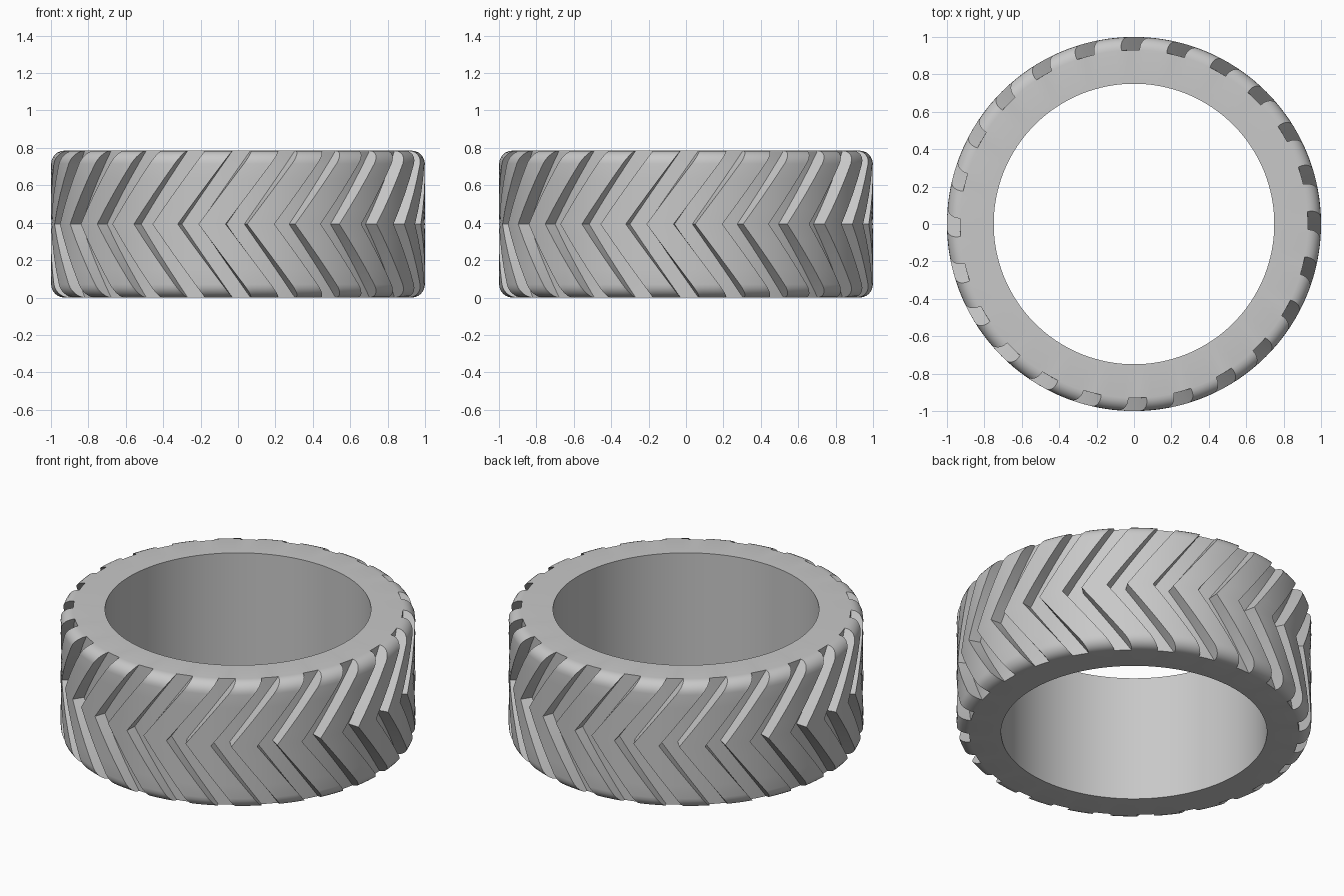
import bpy
import bmesh
from math import radians, sin, cos, pi

cube = bpy.data.objects.get("Cube")
if cube:
    bpy.data.objects.remove(cube)

HEIGHT = 0.785
OUTER, FLOOR, BORE = 1.0, 0.93, 0.75
FILLET = OUTER - FLOOR
GROOVES = 24
SWEEP = 17.0          # degrees each chevron arm turns from middle to rim
GROOVE_START, GROOVE_END, WALL_LEAN = -3.8, 2.1, 0.7
PITCH = 360 / GROOVES


def tread_levels():
    """Heights and tread radii, with rounded shoulders at both rims."""
    lower = []
    for i in range(7):
        a = pi / 2 * i / 6
        lower.append((FILLET * (1 - cos(a)), FLOOR + FILLET * sin(a)))
    for i in range(1, 5):
        lower.append((FILLET + (HEIGHT / 2 - FILLET) * i / 4, OUTER))
    return lower + [(HEIGHT - z, r) for z, r in reversed(lower[:-1])]


def spread(a, b, steps):
    return [a + (b - a) * i / steps for i in range(steps + 1)]


def tread_ring(z, radius):
    """One level of the tread: groove floors alternating with raised lugs."""
    turn = SWEEP * abs(z - HEIGHT / 2) / (HEIGHT / 2)
    lean = WALL_LEAN * (radius - FLOOR) / FILLET
    ring = []
    for k in range(GROOVES):
        base = k * PITCH + turn
        ring += [(base + a, FLOOR) for a in spread(GROOVE_START, GROOVE_END, 2)]
        lug = spread(GROOVE_END + lean, GROOVE_START + PITCH, 5)
        ring += [(base + a, radius) for a in lug]
    return ring


def add_ring(bm, ring, z):
    return [bm.verts.new((r * sin(radians(a)), -r * cos(radians(a)), z))
            for a, r in ring]


def bridge(bm, low, high):
    n = len(low)
    for i in range(n):
        j = (i + 1) % n
        bm.faces.new((low[i], low[j], high[j], high[i]))


# Tyre: tread lofted from rim to rim, closed by flat sides and a plain bore
bm = bmesh.new()
levels = tread_levels()
rings = [add_ring(bm, tread_ring(z, r), z) for z, r in levels]
for z in (HEIGHT, 0):
    rings.append(add_ring(bm, [(a, BORE) for a, _ in tread_ring(z, FLOOR)], z))
for i, ring in enumerate(rings):
    bridge(bm, ring, rings[(i + 1) % len(rings)])
bmesh.ops.remove_doubles(bm, verts=bm.verts, dist=0.0001)
bmesh.ops.recalc_face_normals(bm, faces=bm.faces)

mesh = bpy.data.meshes.new("chevron_tyre")
bm.to_mesh(mesh)
bm.free()
tyre = bpy.data.objects.new("chevron_tyre", mesh)
bpy.context.collection.objects.link(tyre)

# Plain grey rubber
grey = bpy.data.materials.new("light_grey")
grey.use_nodes = True
colour = (0.58, 0.58, 0.58, 1)
grey.diffuse_color = colour
grey.node_tree.nodes["Principled BSDF"].inputs["Base Color"].default_value = colour
mesh.materials.append(grey)

bpy.ops.object.select_all(action="DESELECT")
tyre.select_set(True)
bpy.context.view_layer.objects.active = tyre
bpy.ops.object.shade_smooth_by_angle(angle=radians(30))
